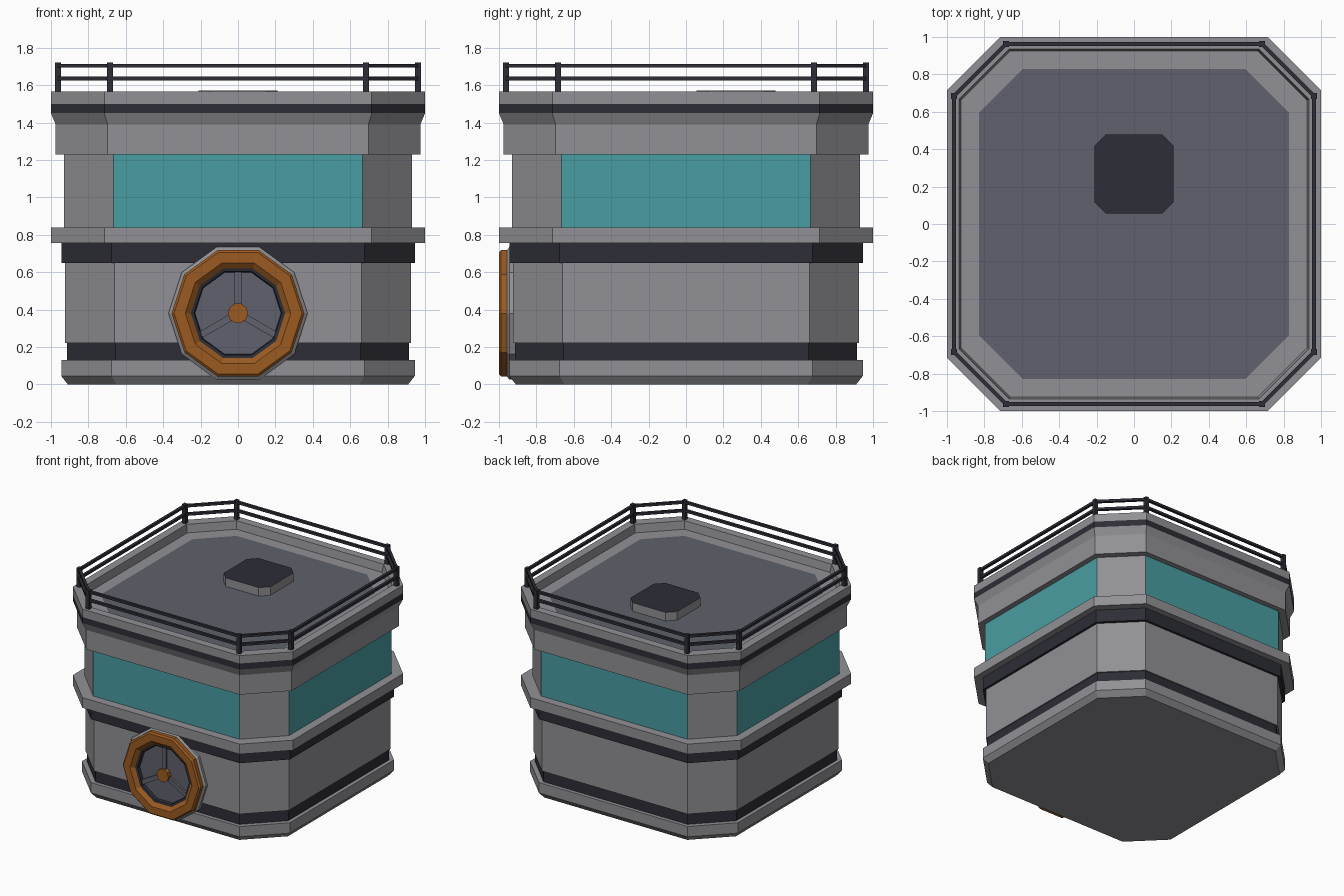
import bpy, bmesh, math
from mathutils import Vector, Matrix

if "Cube" in bpy.data.objects:
    bpy.data.objects.remove(bpy.data.objects["Cube"])


def material(name, r, g, b):
    m = bpy.data.materials.new(name)
    m.diffuse_color = (r, g, b, 1)
    m.use_nodes = True
    m.node_tree.nodes["Principled BSDF"].inputs["Base Color"].default_value = m.diffuse_color
    return m


GREY = material("concrete grey", 0.285, 0.285, 0.305)
DARK = material("dark trim", 0.026, 0.026, 0.038)
TEAL = material("teal glass", 0.066, 0.34, 0.36)
SLATE = material("slate", 0.115, 0.12, 0.15)
ORANGE = material("orange", 0.33, 0.105, 0.016)
MATS = [GREY, DARK, TEAL, SLATE, ORANGE]


def finish(name, bm):
    me = bpy.data.meshes.new(name)
    bm.to_mesh(me)
    bm.free()
    for m in MATS:
        me.materials.append(m)
    ob = bpy.data.objects.new(name, me)
    bpy.context.collection.objects.link(ob)
    return ob


def octagon(h, z, c=None, cx=0, cy=0):
    """Square of half size h with cut corners; even edges are the long sides."""
    c = 0.715 * h if c is None else c
    pts = [(h, -c), (h, c), (c, h), (-c, h), (-h, c), (-h, -c), (-c, -h), (c, -h)]
    return [(cx + x, cy + y, z) for x, y in pts]


def decagon(r, y):
    """Upright ten-sided ring facing the front."""
    return [(r * math.cos(math.tau * i / 10), y, 0.38 + r * math.sin(math.tau * i / 10))
            for i in range(10)]


def loft(name, rings, mats, start=None, end=None):
    """Skin rings; each band has one material or (long side, corner)."""
    bm = bmesh.new()
    vs = [[bm.verts.new(p) for p in ring] for ring in rings]
    n = len(vs[0])
    for a, b, m in zip(vs, vs[1:], mats):
        pair = m if isinstance(m, tuple) else (m, m)
        for i in range(n):
            j = (i + 1) % n
            f = bm.faces.new((a[i], a[j], b[j], b[i]))
            f.material_index = MATS.index(pair[i % 2])
    if start:
        bm.faces.new(vs[0][::-1]).material_index = MATS.index(start)
    if end:
        bm.faces.new(vs[-1]).material_index = MATS.index(end)
    return finish(name, bm)


def tower(name, profile, mats, **caps):
    return loft(name, [octagon(h, z) for h, z in profile], mats, **caps)


def beam(bm, a, b, w, d, mat, side=Vector((0, 0, 1))):
    """Box from a to b, width w across and depth d along the side vector."""
    a, b = Vector(a), Vector(b)
    x = (b - a).normalized()
    y = side.cross(x).normalized()
    rot = Matrix((x, y, side)).transposed().to_4x4()
    size = Matrix.Diagonal(((b - a).length, w, d, 1))
    geo = bmesh.ops.create_cube(bm, size=1, matrix=Matrix.Translation((a + b) / 2) @ rot @ size)
    for f in {f for v in geo["verts"] for f in v.link_faces}:
        f.material_index = MATS.index(mat)


# Storeys, from the ground up
tower("base_plinth", [(0.91, 0), (0.945, 0.045), (0.945, 0.13), (0.915, 0.13)],
      [GREY] * 3, start=GREY)
tower("lower_wall", [(0.915, 0.13), (0.915, 0.22), (0.925, 0.22), (0.925, 0.65),
                     (0.945, 0.65), (0.945, 0.755)],
      [DARK, GREY, GREY, DARK, DARK])
tower("middle_ledge", [(0.945, 0.755), (1, 0.755), (1, 0.838), (0.93, 0.838)], [GREY] * 3)
tower("window_storey", [(0.93, 0.838), (0.93, 1.23)], [(TEAL, GREY)])
tower("crown", [(0.93, 1.23), (0.975, 1.23), (0.975, 1.39), (1, 1.45), (1, 1.5),
                (1, 1.565), (0.935, 1.565), (0.925, 1.5), (0.83, 1.5)],
      [GREY, GREY, GREY, DARK, GREY, GREY, GREY, GREY], end=SLATE)

# Roof hatch
loft("roof_hatch", [octagon(0.212, z, 0.15, 0, 0.267) for z in (1.5, 1.57)], [GREY], end=DARK)

# Railing
bm = bmesh.new()
corners = octagon(0.962, 0, 0.685)
for i, p in enumerate(corners):
    q = corners[(i + 1) % 8]
    beam(bm, (p[0], p[1], 1.56), (p[0], p[1], 1.72), 0.032, 0.032, DARK, Vector((0, 1, 0)))
    for z in (1.635, 1.704):
        beam(bm, (p[0], p[1], z), (q[0], q[1], z), 0.022, 0.02, DARK)
finish("railing", bm)

# Round door: frame, orange ring, dark inner lip and recessed panel
loft("door_frame", [decagon(0.372, -0.9), decagon(0.372, -0.945), decagon(0.355, -0.957)],
     [GREY, GREY])
loft("door_ring", [decagon(0.355, -0.957), decagon(0.355, -0.988), decagon(0.342, -1),
                   decagon(0.282, -1), decagon(0.252, -0.975)], [ORANGE] * 4)
loft("door_panel", [decagon(0.252, -0.975), decagon(0.235, -0.97), decagon(0.23, -0.945)],
     [DARK, DARK], end=SLATE)

# Door spokes and hub
bm = bmesh.new()
for deg in (90, 210, 330):
    t = math.radians(deg)
    beam(bm, (0, -0.953, 0.38), (0.228 * math.cos(t), -0.953, 0.38 + 0.228 * math.sin(t)),
         0.036, 0.02, SLATE, Vector((0, -1, 0)))
finish("door_spokes", bm)
loft("door_hub", [decagon(0.054, -0.945), decagon(0.054, -0.98)], [ORANGE], end=ORANGE)
